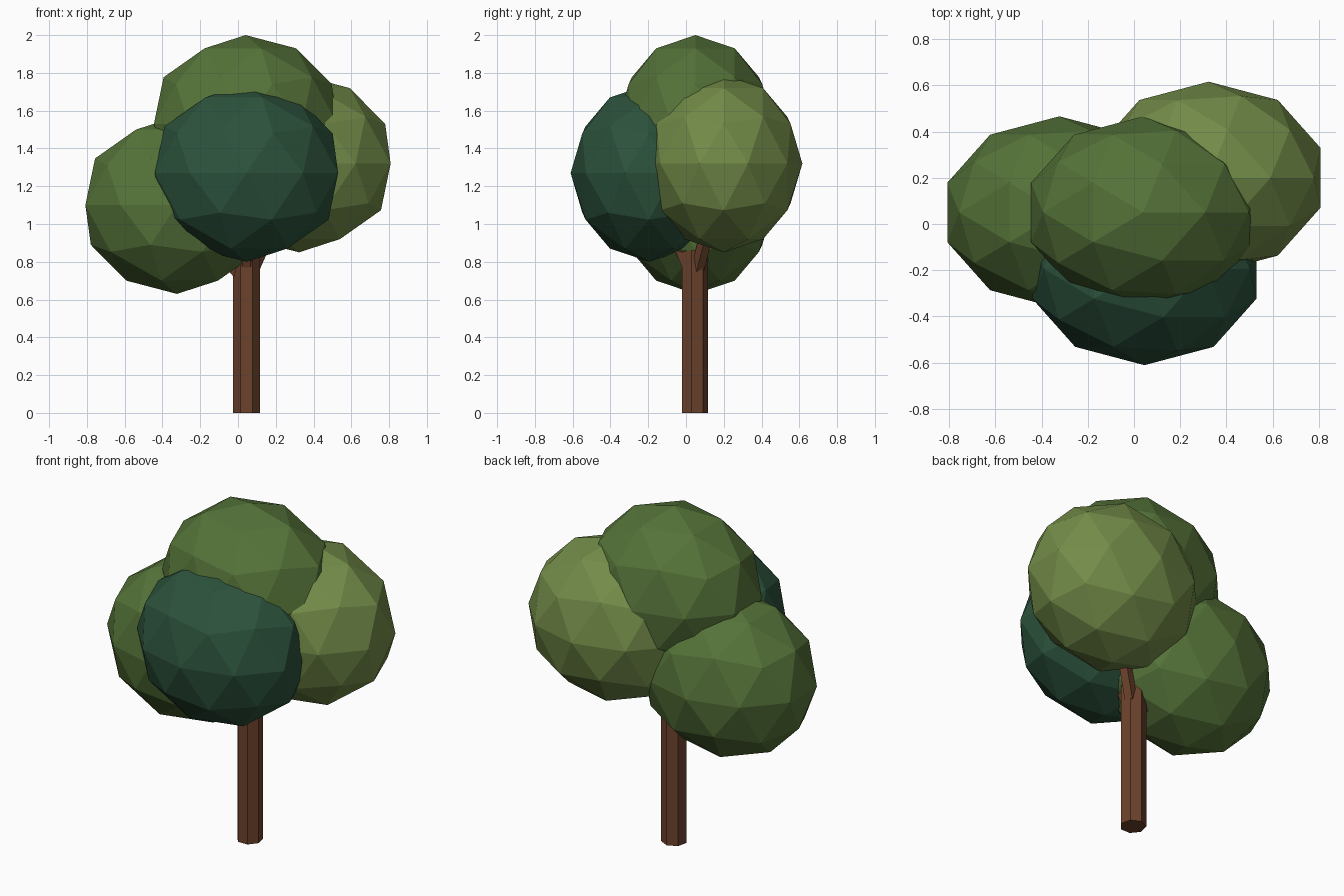
import bpy
from mathutils import Vector

if "Cube" in bpy.data.objects:
    bpy.data.objects.remove(bpy.data.objects["Cube"])


def material(name, rgb):
    m = bpy.data.materials.new(name)
    m.diffuse_color = (*rgb, 1)
    m.use_nodes = True
    m.node_tree.nodes["Principled BSDF"].inputs["Base Color"].default_value = m.diffuse_color
    return m


def limb(name, start, end, radius, sides, mat):
    """Faceted cylinder between two points."""
    a, b = Vector(start), Vector(end)
    d = b - a
    bpy.ops.mesh.primitive_cylinder_add(vertices=sides, radius=radius,
                                        depth=d.length, location=(a + b) / 2)
    ob = bpy.context.object
    ob.name = name
    ob.rotation_mode = 'QUATERNION'
    if d.xy.length > 1e-4:
        ob.rotation_quaternion = d.to_track_quat('Z', 'Y')
    ob.data.materials.append(mat)


def foliage(name, center, mat):
    """Low-poly leaf clump, stretched sideways."""
    bpy.ops.mesh.primitive_ico_sphere_add(subdivisions=2, radius=1, location=center)
    ob = bpy.context.object
    ob.name = name
    ob.scale = (0.51, 0.416, 0.47)
    ob.data.materials.append(mat)


bark = material("bark", (0.15, 0.055, 0.025))
mid_green = material("mid_green", (0.09, 0.17, 0.04))
light_green = material("light_green", (0.17, 0.26, 0.065))
dark_green = material("dark_green", (0.025, 0.085, 0.045))

# trunk
limb("trunk", (0.045, 0.045, 0), (0.045, 0.045, 0.86), 0.072, 7, bark)

# leaf clumps, each side one carried by a branch
clumps = [
    ("left", (-0.323, 0.05, 1.10), mid_green),
    ("right", (0.323, 0.20, 1.32), light_green),
    ("front", (0.045, -0.195, 1.27), dark_green),
    ("top", (0.04, 0.05, 1.53), mid_green),
]
for name, center, mat in clumps:
    foliage(name + "_foliage", center, mat)
    if name != "top":
        limb(name + "_branch", (0.045, 0.045, 0.69), center, 0.037, 5, bark)
